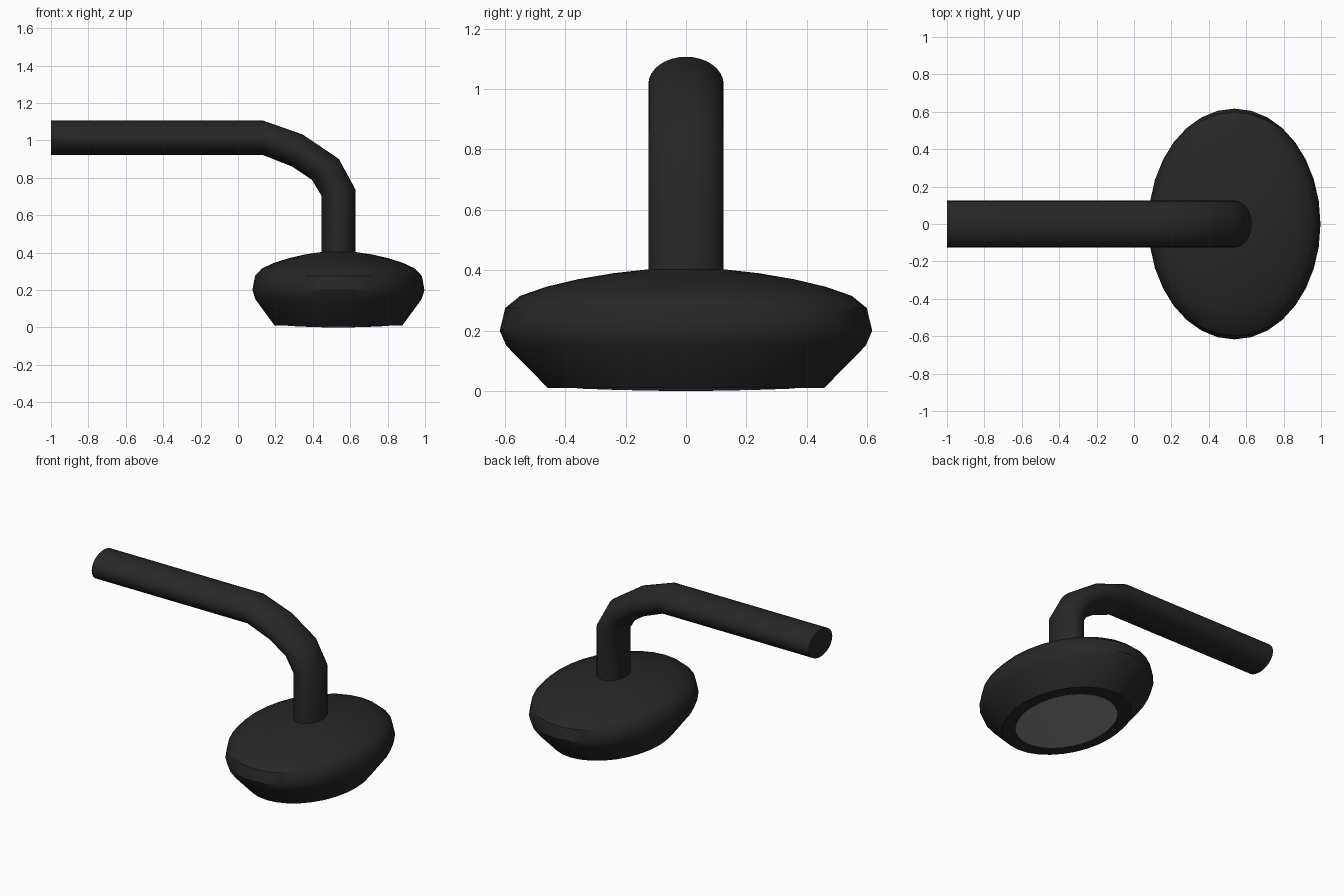
import bpy, bmesh, math
from mathutils import Vector

if "Cube" in bpy.data.objects:
    bpy.data.objects.remove(bpy.data.objects["Cube"])

SIDES = 32
CX, RX, RY = 0.537, 0.46, 0.617


def material(name, value):
    m = bpy.data.materials.new(name)
    m.diffuse_color = (value, value, value, 1)
    m.use_nodes = True
    m.node_tree.nodes["Principled BSDF"].inputs["Base Color"].default_value = m.diffuse_color
    return m


def skin(name, rings, mat, angle):
    """Loft closed rings of points, capping both ends."""
    bm = bmesh.new()
    loops = [[bm.verts.new(p) for p in ring] for ring in rings]
    for a, b in zip(loops, loops[1:]):
        n = len(a)
        for i in range(n):
            j = (i + 1) % n
            bm.faces.new((a[i], a[j], b[j], b[i]))
    bm.faces.new(loops[0][::-1])
    bm.faces.new(loops[-1])
    bmesh.ops.recalc_face_normals(bm, faces=bm.faces)
    me = bpy.data.meshes.new(name)
    bm.to_mesh(me)
    bm.free()
    ob = bpy.data.objects.new(name, me)
    bpy.context.collection.objects.link(ob)
    me.materials.append(mat)
    bpy.ops.object.select_all(action='DESELECT')
    ob.select_set(True)
    bpy.context.view_layer.objects.active = ob
    bpy.ops.object.shade_smooth_by_angle(angle=math.radians(angle))
    return ob


def oval(r, z):
    """Horizontal oval ring, r as a fraction of the head's size."""
    return [(CX + RX * r * math.cos(t), RY * r * math.sin(t), z)
            for t in (2 * math.pi * i / SIDES for i in range(SIDES))]


def tube_ring(outer, inner, half_width=0.125):
    """Oval tube section spanning outer to inner point in the xz plane."""
    o, i = Vector((outer[0], 0, outer[1])), Vector((inner[0], 0, inner[1]))
    mid, half = (o + i) / 2, (o - i) / 2
    side = Vector((0, half_width, 0))
    return [mid + half * math.cos(t) + side * math.sin(t)
            for t in (2 * math.pi * k / SIDES for k in range(SIDES))]


black = material("black_plastic", 0.02)
grey = material("lens_grey", 0.28)

# Oval lamp head with bevelled lower rim and domed top
head = [(0.57, 0.01), (0.742, 0.01), (0.965, 0.15), (1.0, 0.2), (0.97, 0.275),
        (0.89, 0.315), (0.75, 0.345), (0.58, 0.37), (0.39, 0.39),
        (0.2, 0.403), (0.03, 0.408)]
skin("lamp_head", [oval(r, z) for r, z in head], black, 35)

# Shallow lens under the head
lens = [(0.585, 0.03), (0.585, 0.008), (0.4, 0.004), (0.2, 0.001), (0.02, 0.0)]
skin("lens", [oval(r, z) for r, z in lens], grey, 30)

# Bent arm: outer and inner edge of each section
arm = [((-1.0, 1.107), (-1.0, 0.923)), ((0.13, 1.107), (0.13, 0.923)),
       ((0.345, 1.032), (0.29, 0.86)), ((0.54, 0.9), (0.395, 0.79)),
       ((0.629, 0.735), (0.446, 0.705)), ((0.629, 0.33), (0.446, 0.33))]
skin("arm", [tube_ring(o, i) for o, i in arm], black, 40)
